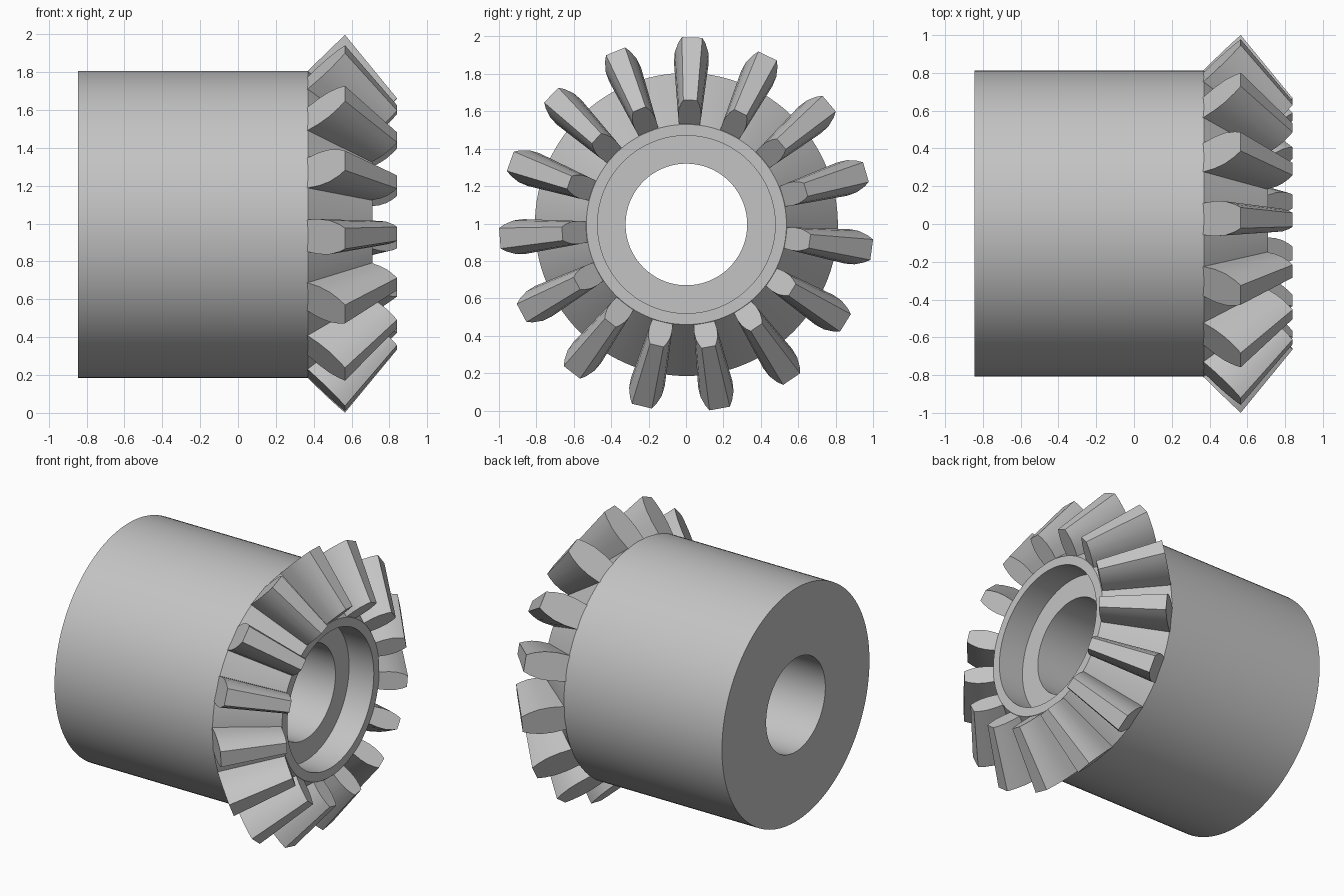
import bpy, bmesh, math
from mathutils import Vector

old = bpy.data.objects.get("Cube")
if old:
    bpy.data.objects.remove(old, do_unlink=True)

AXIS = Vector((0, 0.002, 0.995))   # the gear axis runs along x
TEETH = 15
FIRST_ANGLE = math.radians(1.75)
SEGMENTS = 120

steel = bpy.data.materials.new("grey steel")
steel.use_nodes = True
GREY = (0.55, 0.55, 0.55, 1)
steel.diffuse_color = GREY
steel.node_tree.nodes["Principled BSDF"].inputs["Base Color"].default_value = GREY


def spin(x, r, w, a):
    """Point at height r and sideways offset w, turned by a about the axis."""
    return Vector((x, r * math.sin(a) + w * math.cos(a),
                   r * math.cos(a) - w * math.sin(a)))


def finish(bm, name, sharp):
    bmesh.ops.recalc_face_normals(bm, faces=bm.faces)
    mesh = bpy.data.meshes.new(name)
    bm.to_mesh(mesh)
    bm.free()
    mesh.materials.append(steel)
    obj = bpy.data.objects.new(name, mesh)
    obj.location = AXIS
    bpy.context.collection.objects.link(obj)
    bpy.ops.object.select_all(action='DESELECT')
    obj.select_set(True)
    bpy.context.view_layer.objects.active = obj
    bpy.ops.object.shade_smooth_by_angle(angle=math.radians(sharp))
    return obj


# Hub: closed lathe profile with through bore, recess and conical tooth bed
profile = [(-0.845, 0.325), (-0.845, 0.81), (0.37, 0.81), (0.71, 0.535),
           (0.71, 0.475), (0.52, 0.475), (0.52, 0.325)]
bm = bmesh.new()
rings = [[bm.verts.new(spin(x, r, 0, math.tau * i / SEGMENTS))
          for i in range(SEGMENTS)] for x, r in profile]
for k, ring in enumerate(rings):
    nxt = rings[(k + 1) % len(rings)]
    for i in range(SEGMENTS):
        j = (i + 1) % SEGMENTS
        bm.faces.new((ring[i], ring[j], nxt[j], nxt[i]))
finish(bm, "hub", 25)

# Teeth: rounded section on the back cone, tapering toward the cone apex
ROOT, TIP = Vector((0.37, 0.81)), Vector((0.565, 1.0))
APEX = Vector((1.386, 0))
TAPER = 0.665
# fraction of tooth height, half width
half = [(-0.25, 0.08), (0, 0.085), (0.3, 0.093), (0.58, 0.09), (0.84, 0.073), (1, 0.055)]
section = half + [(h, -w) for h, w in reversed(half)]

bm = bmesh.new()
for t in range(TEETH):
    angle = FIRST_ANGLE + math.tau * t / TEETH
    ends = []
    for scale in (1, TAPER):
        end = []
        for h, w in section:
            p = APEX + (ROOT.lerp(TIP, h) - APEX) * scale
            end.append(bm.verts.new(spin(p.x, p.y, w * scale, angle)))
        ends.append(end)
        bm.faces.new(end)
    big, small = ends
    for i in range(len(section)):
        j = (i + 1) % len(section)
        bm.faces.new((big[i], big[j], small[j], small[i]))
finish(bm, "teeth", 30)
